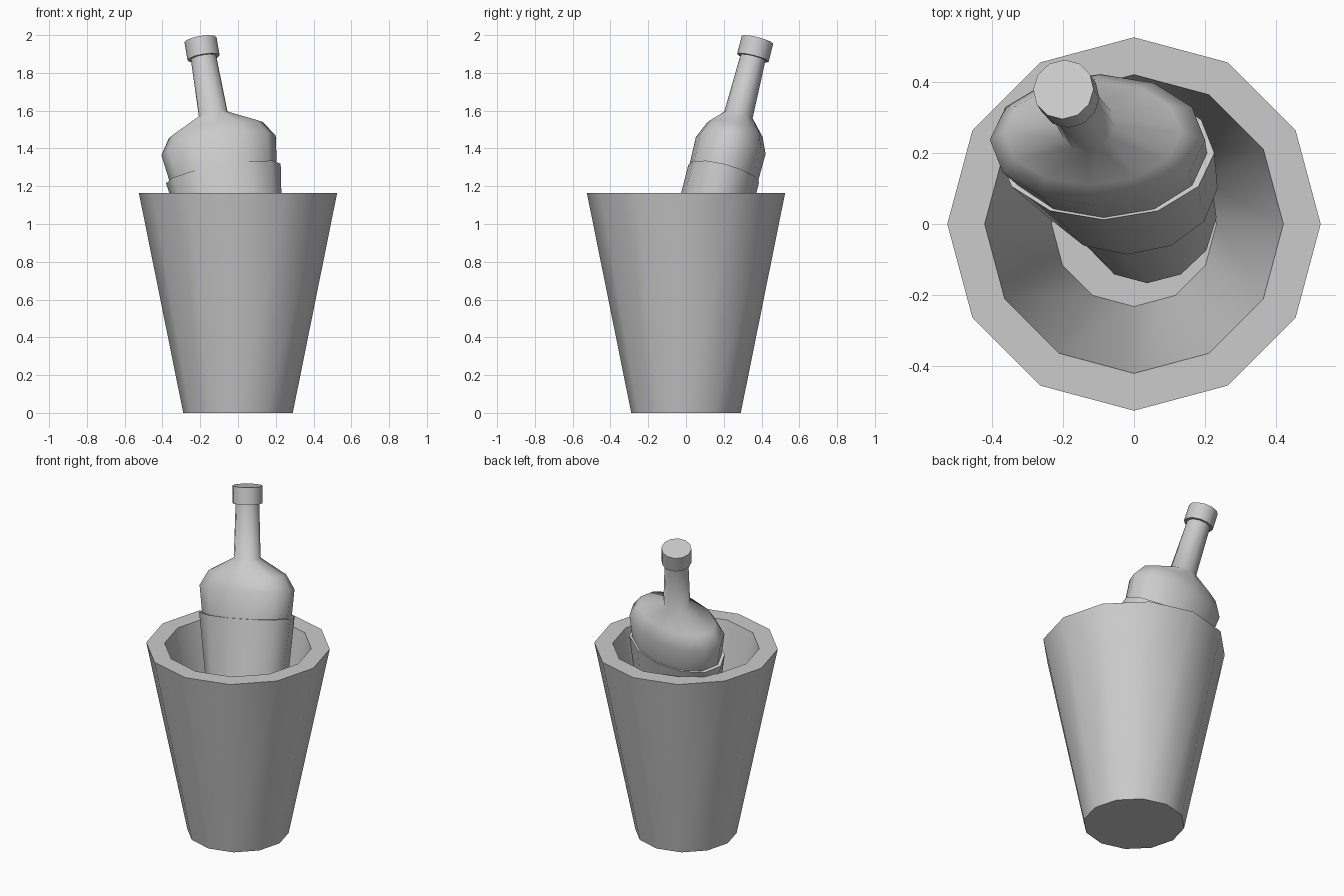
import bpy, bmesh
from math import cos, sin, pi, radians

cube = bpy.data.objects.get("Cube")
if cube:
    bpy.data.objects.remove(cube)

SIDES = 12
grey = bpy.data.materials.new("plain_grey")
grey.use_nodes = True
grey.diffuse_color = (0.6, 0.6, 0.6, 1)
grey.node_tree.nodes["Principled BSDF"].inputs["Base Color"].default_value = (0.6, 0.6, 0.6, 1)


def loft(name, rings, parent=None):
    """Skin a stack of elliptical rings (x radius, y radius, height), capped at both ends."""
    bm = bmesh.new()
    loops = [[bm.verts.new((rx * cos(2 * pi * i / SIDES), ry * sin(2 * pi * i / SIDES), z))
              for i in range(SIDES)] for rx, ry, z in rings]
    for low, high in zip(loops, loops[1:]):
        for i in range(SIDES):
            j = (i + 1) % SIDES
            bm.faces.new((low[i], low[j], high[j], high[i]))
    bm.faces.new(loops[0][::-1])
    bm.faces.new(loops[-1])
    bmesh.ops.recalc_face_normals(bm, faces=bm.faces)
    mesh = bpy.data.meshes.new(name)
    bm.to_mesh(mesh)
    bm.free()
    mesh.materials.append(grey)
    obj = bpy.data.objects.new(name, mesh)
    bpy.context.collection.objects.link(obj)
    obj.parent = parent
    bpy.ops.object.select_all(action='DESELECT')
    obj.select_set(True)
    bpy.context.view_layer.objects.active = obj
    bpy.ops.object.shade_smooth_by_angle(angle=radians(70))
    return obj


# Bucket: outer wall, thick rim, inner wall and raised floor
loft("bucket", [(r, r, z) for r, z in
                ((0.29, 0), (0.525, 1.165), (0.42, 1.165), (0.232, 0.23))])

# Bottle: round base widening to flat oval shoulders, then a round neck
bottle = loft("bottle", [
    (0.19, 0.19, 0),
    (0.287, 0.187, 0.75),
    (0.307, 0.19, 0.905),
    (0.253, 0.153, 0.99),
    (0.077, 0.077, 1.075),
    (0.067, 0.067, 1.42),
])
bottle.location = (0.045, 0.018, 0.55)
bottle.rotation_euler = (radians(-14), radians(-9.7), 0)

# Label band around the body, and the cap on the neck
loft("label_band", [(0.25, 0.193, 0.345), (0.308, 0.193, 0.75)], bottle)
loft("cap", [(0.086, 0.086, 1.39), (0.086, 0.086, 1.49)], bottle)
